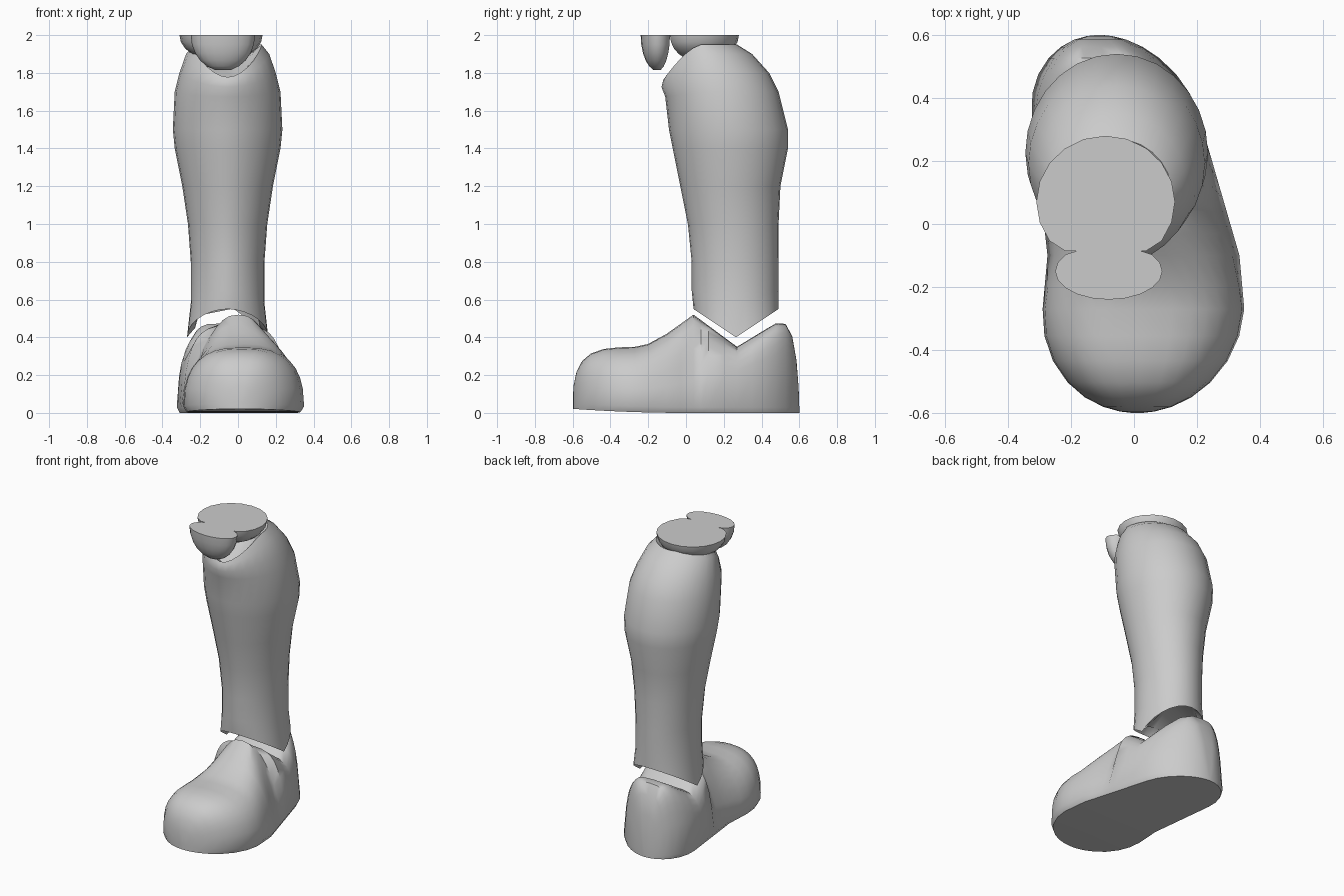
import bpy, bmesh, math
from math import sin, cos, pi, tau, radians

cube = bpy.data.objects.get("Cube")
if cube:
    bpy.data.objects.remove(cube, do_unlink=True)

grey = bpy.data.materials.new("plain grey")
grey.use_nodes = True
grey.diffuse_color = (0.6, 0.6, 0.6, 1)
grey.node_tree.nodes["Principled BSDF"].inputs["Base Color"].default_value = grey.diffuse_color


def signed_power(value, power):
    return math.copysign(abs(value) ** power, value)


def loft(name, rings):
    """Skin a list of equal-length point rings and cap both ends."""
    bm = bmesh.new()
    rows = [[bm.verts.new(point) for point in ring] for ring in rings]
    count = len(rows[0])
    for lower, upper in zip(rows, rows[1:]):
        for i in range(count):
            j = (i + 1) % count
            bm.faces.new((lower[i], lower[j], upper[j], upper[i]))
    bm.faces.new(rows[0][::-1])
    bm.faces.new(rows[-1])
    bmesh.ops.recalc_face_normals(bm, faces=bm.faces)
    mesh = bpy.data.meshes.new(name)
    bm.to_mesh(mesh)
    bm.free()
    mesh.materials.append(grey)
    obj = bpy.data.objects.new(name, mesh)
    bpy.context.collection.objects.link(obj)
    bpy.ops.object.select_all(action='DESELECT')
    obj.select_set(True)
    bpy.context.view_layer.objects.active = obj
    bpy.ops.object.shade_smooth_by_angle(angle=radians(50))


# Shin: rings that dip at the ankle sides and under the kneecap
def shin_ring(z, half_width, front, back):
    middle = (front + back) / 2
    ankle_dip = 0.15 * max(0, (0.8 - z) * 4) ** 1.5
    knee_dip = 0.16 * max(0, (z - 1.6) * 3) ** 1.5
    ring = []
    for i in range(28):
        c, s = cos(tau * i / 28), sin(tau * i / 28)
        x = half_width * signed_power(c, 1.1 if s < 0 else 1) - 0.055
        y = middle + s * (back - front) / 2
        drop = ankle_dip * (1 - abs(s)) + knee_dip * max(0, -s) ** 1.5
        ring.append((x, y, z - drop))
    return ring


def recess(ring, scale, rise):
    """Copy an end ring, shrunk towards its middle and pushed into the part."""
    cx, cy, cz = (sum(axis) / len(ring) for axis in zip(*ring))
    return [(cx + (x - cx) * scale, cy + (y - cy) * scale, z + rise) for x, y, z in ring]


shin_profile = [
    (0.55, 0.215, 0.04, 0.49),
    (0.65, 0.195, 0.03, 0.49),
    (0.8, 0.195, 0.03, 0.49),
    (1, 0.21, 0.01, 0.49),
    (1.2, 0.24, -0.03, 0.5),
    (1.4, 0.28, -0.07, 0.54),
    (1.5, 0.29, -0.09, 0.54),
    (1.7, 0.28, -0.11, 0.49),
    (1.8, 0.255, -0.13, 0.44),
    (1.9, 0.22, -0.12, 0.35),
    (1.95, 0.18, -0.11, 0.27),
]
shin = [shin_ring(*row) for row in shin_profile]
loft("shin", [recess(shin[0], 0.8, 0.05)] + shin + [recess(shin[-1], 0.75, -0.04)])

# Foot: arched sections from toe to heel, with elliptical ends
TOE, TOE_LENGTH = -0.27, 0.33
HEEL, HEEL_LENGTH = 0.35, 0.25
instep = [(-0.6, 0.34), (TOE, 0.35), (-0.2, 0.365), (-0.1, 0.42), (0.04, 0.52),
          (0.27, 0.35), (0.5, 0.49), (0.6, 0.49)]


def height_at(y):
    for (y0, z0), (y1, z1) in zip(instep, instep[1:]):
        if y <= y1:
            return z0 + (z1 - z0) * (y - y0) / (y1 - y0)


def foot_ring(y):
    toe = max(0, (TOE - y) / TOE_LENGTH)
    heel = max(0, (y - HEEL) / HEEL_LENGTH)
    behind = y > 0.1
    width = (0.32 - 0.09 * max(0, y - TOE)) * math.sqrt(1 - toe ** 2 - heel ** 2)
    top = height_at(y)
    taper = max(0, top - 0.34) * (1.4 if behind else 2.5)
    top *= (1 - toe ** 4) ** 0.3 * (1 - heel ** 8) ** 0.6
    cx = 0.03 - 0.2 * max(0, y + 0.1) - 0.02 * toe
    power = 0.5 if behind else 0.75
    sole = 0.06 * min(0, y) ** 2
    ring = [(cx + side * width * 0.94, y, sole) for side in (-1, 0, 1)]
    for i in range(17):
        a = pi * i / 16
        arch = abs(sin(a)) ** power
        x = width * signed_power(cos(a), power) * (1 - taper * arch)
        low = min(sole + 0.03, top)
        ring.append((cx + x, y, low + (top - low) * arch))
    return ring


ends = [sin(radians(a)) for a in (87, 80, 70, 58, 45, 30, 15)]
stations = [TOE - TOE_LENGTH * t for t in ends]
stations += [TOE, -0.2, -0.1, -0.03, 0.04, 0.08, 0.12, 0.2, 0.27, HEEL]
stations += [HEEL + HEEL_LENGTH * t for t in reversed(ends)]
loft("foot", [foot_ring(y) for y in stations])


# Stumps: half domes hanging from a flat cut, trimmed where they meet
def stump(name, cx, cy, rx, ry, depth, trim):
    rings = []
    for level in range(1, 7):
        a = pi / 2 * level / 6
        ring = []
        for i in range(20):
            b = tau * i / 20
            y = trim(cy + ry * sin(b), -0.085)
            ring.append((cx + rx * cos(b) * sin(a), cy + (y - cy) * sin(a), 2 - depth * cos(a)))
        rings.append(ring)
    loft(name, rings)


stump("thigh_end", -0.09, 0.07, 0.22, 0.21, 0.14, max)
stump("kneecap", -0.08, -0.15, 0.17, 0.09, 0.19, min)
